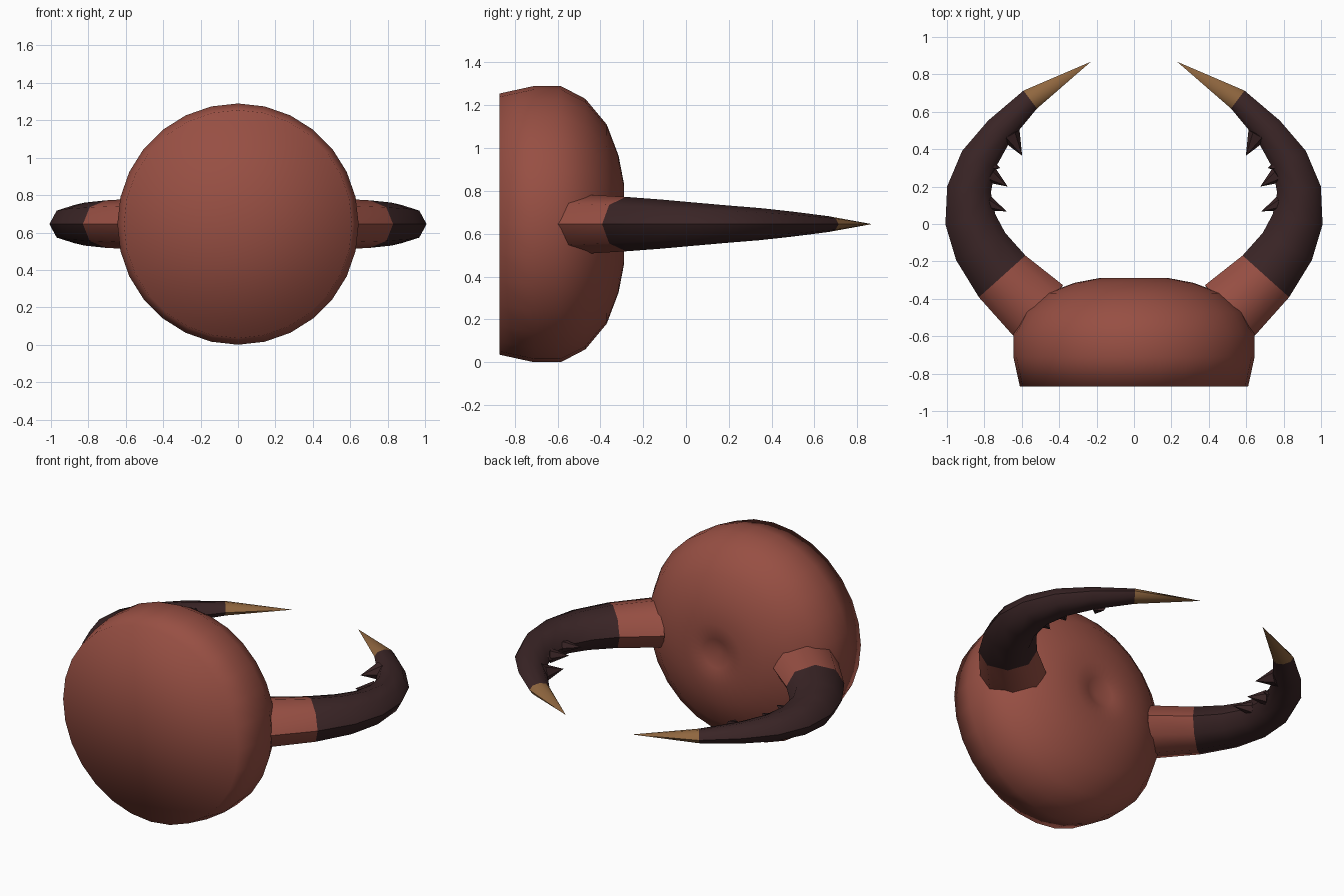
import bpy, bmesh, math
from mathutils import Vector

if "Cube" in bpy.data.objects:
    bpy.data.objects.remove(bpy.data.objects["Cube"])

ZC = 0.645  # height of the body axis and of both mandibles


def material(name, rgb):
    m = bpy.data.materials.new(name)
    m.diffuse_color = (*rgb, 1)
    m.use_nodes = True
    m.node_tree.nodes["Principled BSDF"].inputs["Base Color"].default_value = m.diffuse_color
    return m


RED = material("rust red", (0.31, 0.078, 0.056))
DARK = material("dark brown", (0.042, 0.018, 0.019))
TAN = material("horn tan", (0.28, 0.135, 0.05))


def finish(bm, name, mats, angle=None):
    bmesh.ops.recalc_face_normals(bm, faces=bm.faces)
    for f in bm.faces:
        f.smooth = True
    if angle:
        for e in bm.edges:
            if len(e.link_faces) == 2 and e.calc_face_angle() > math.radians(angle):
                e.smooth = False
    me = bpy.data.meshes.new(name)
    bm.to_mesh(me)
    bm.free()
    for m in mats:
        me.materials.append(m)
    ob = bpy.data.objects.new(name, me)
    bpy.context.collection.objects.link(ob)
    return ob


def loft(bm, rings, start=None, end=None, mat_of=lambda i: 0):
    """Skin a list of point rings, closing the ends to single points."""
    vs = [[bm.verts.new(p) for p in r] for r in rings]
    n = len(vs[0])
    for i in range(len(vs) - 1):
        for j in range(n):
            k = (j + 1) % n
            f = bm.faces.new((vs[i][j], vs[i][k], vs[i + 1][k], vs[i + 1][j]))
            f.material_index = mat_of(i)
    for tip, ring, i in ((start, vs[0], 0), (end, vs[-1], len(vs) - 1)):
        if tip is not None:
            t = bm.verts.new(tip)
            for j in range(n):
                f = bm.faces.new((ring[j], ring[(j + 1) % n], t))
                f.material_index = mat_of(i)


# Body: turned around the y axis, flat in front, dimpled behind
profile = [(-0.87, 0.61), (-0.71, 0.645), (-0.585, 0.645), (-0.47, 0.585),
           (-0.37, 0.465), (-0.315, 0.32), (-0.29, 0.19), (-0.30, 0.09)]
SIDES = 28
rings = [[(r * math.sin(2 * math.pi * j / SIDES), y, ZC + r * math.cos(2 * math.pi * j / SIDES))
          for j in range(SIDES)] for y, r in profile]
bm = bmesh.new()
loft(bm, rings, (0, -0.87, ZC), (0, -0.34, ZC))
finish(bm, "body", [RED])

# Mandible stations: x, y, half width, half height
path = [(0.51, -0.465, 0.19, 0.138), (0.705, -0.28, 0.167, 0.127),
        (0.82, -0.12, 0.15, 0.115), (0.875, 0.025, 0.136, 0.102),
        (0.882, 0.185, 0.118, 0.088), (0.83, 0.345, 0.10, 0.075),
        (0.72, 0.50, 0.08, 0.058), (0.555, 0.665, 0.06, 0.037)]
TIP = Vector((0.23, 0.868, ZC))

# Teeth on the inner edge: base x, base y, tip x, tip y, radius
teeth = [(0.66, 0.475, 0.598, 0.365, 0.055), (0.69, 0.49, 0.635, 0.49, 0.03),
         (0.765, 0.26, 0.675, 0.20, 0.045), (0.76, 0.31, 0.715, 0.30, 0.03),
         (0.78, 0.11, 0.68, 0.067, 0.04)]

for side, s in (("left", -1), ("right", 1)):
    flip = lambda p: Vector((p[0] * s, p[1], p[2]))
    pts = [Vector((x, y, ZC)) for x, y, w, h in path] + [TIP]
    rings = []
    for i, (x, y, w, h) in enumerate(path):
        t = (pts[i + 1] - pts[max(i - 1, 0)]).normalized()
        out = Vector((t.y, -t.x, 0))
        rings.append([flip(pts[i] + out * w * math.cos(a) + Vector((0, 0, h * math.sin(a))))
                      for a in (math.pi * j / 4 for j in range(8))])
    bm = bmesh.new()
    last = len(path) - 1
    loft(bm, rings, flip((0.49, -0.485, ZC)), flip(TIP),
         lambda i: 0 if i == 0 else (2 if i == last else 1))
    finish(bm, side + "_mandible", [RED, DARK, TAN], 50)

    # Small pointed teeth
    bm = bmesh.new()
    for bx, by, tx, ty, r in teeth:
        base, tip = Vector((bx, by, ZC)), Vector((tx, ty, ZC))
        d = (tip - base).normalized()
        across = Vector((d.y, -d.x, 0))
        ring = [flip(base + across * r * math.cos(a) + Vector((0, 0, r * math.sin(a))))
                for a in (math.pi * j / 3 for j in range(6))]
        loft(bm, [ring], flip(base - d * 0.01), flip(tip))
    finish(bm, side + "_teeth", [DARK], 35)
